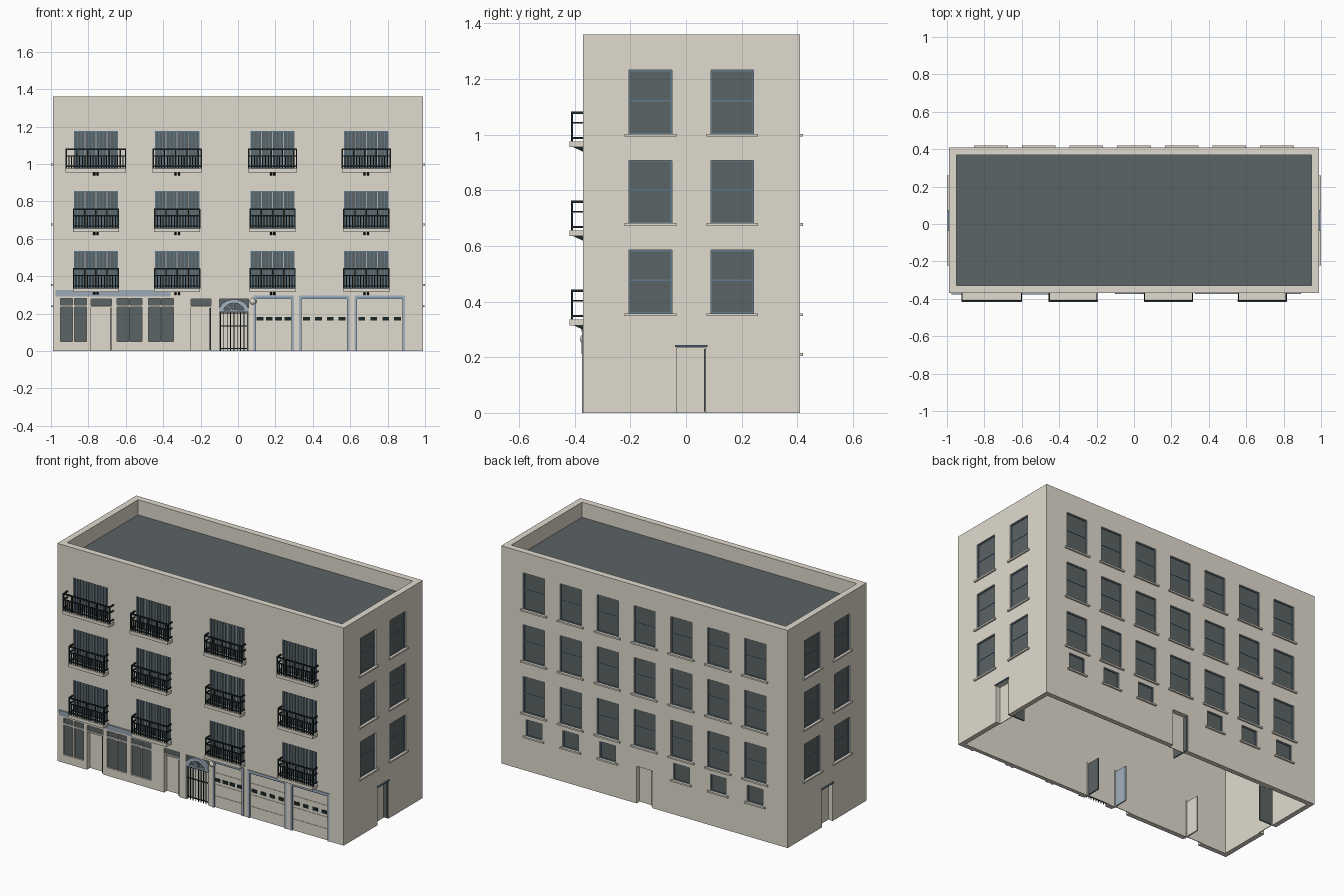
import bpy, bmesh, math
from mathutils import Matrix

cube = bpy.data.objects.get("Cube")
if cube:
    bpy.data.objects.remove(cube)


def material(name, rgb):
    m = bpy.data.materials.new(name)
    m.use_nodes = True
    m.diffuse_color = (*rgb, 1)
    bsdf = next(n for n in m.node_tree.nodes if n.type == 'BSDF_PRINCIPLED')
    bsdf.inputs["Base Color"].default_value = (*rgb, 1)
    return m


stone = material("warm stone", (0.75, 0.71, 0.62))
glass = material("dark slate", (0.105, 0.125, 0.128))
blue = material("blue grey trim", (0.36, 0.44, 0.53))
frame = material("blue sash", (0.12, 0.20, 0.28))
iron = material("black iron", (0.012, 0.02, 0.02))

X, YF, YB, H = 0.99, -0.37, 0.41, 1.36
PARAPET, WALL, RECESS = 0.04, 0.03, 0.014
parts = {}


def mesh_of(part, mat):
    return parts.setdefault(part, (bmesh.new(), mat))[0]


def place(face, u, d, z):
    """Map along-wall, outward and height to world space."""
    return {"front": (u, YF - d, z), "back": (u, YB + d, z),
            "right": (X + d, u, z), "left": (-X - d, u, z)}[face]


def box(part, mat, face, u0, u1, d0, d1, z0, z1):
    bm = mesh_of(part, mat)
    a, b = place(face, u0, d0, z0), place(face, u1, d1, z1)
    mid = [(p + q) / 2 for p, q in zip(a, b)]
    size = [abs(p - q) for p, q in zip(a, b)]
    bmesh.ops.create_cube(bm, size=1, matrix=Matrix.Translation(mid) @ Matrix.Diagonal((*size, 1)))


def prism(part, mat, face, outline, u0, u1):
    """Extrude a (depth, height) outline along the wall."""
    bm = mesh_of(part, mat)
    ends = [[bm.verts.new(place(face, u, d, z)) for d, z in outline] for u in (u0, u1)]
    bm.faces.new(ends[0])
    bm.faces.new(ends[1][::-1])
    for i in range(len(outline)):
        j = (i + 1) % len(outline)
        bm.faces.new((ends[0][i], ends[1][i], ends[1][j], ends[0][j]))


def cut(face, u0, u1, z0, z1, depth=RECESS):
    box("wall_cutter", stone, face, u0, u1, -depth, 0.05, z0, z1)


def pane(part, face, u0, u1, z0, z1):
    cut(face, u0, u1, z0, z1)
    box(part, glass, face, u0, u1, -RECESS - 0.002, -RECESS + 0.003, z0, z1)


def border(part, mat, face, u0, u1, z0, z1, t, d0, d1, bottom=True):
    box(part, mat, face, u0, u0 + t, d0, d1, z0, z1)
    box(part, mat, face, u1 - t, u1, d0, d1, z0, z1)
    box(part, mat, face, u0 + t, u1 - t, d0, d1, z1 - t, z1)
    if bottom:
        box(part, mat, face, u0 + t, u1 - t, d0, d1, z0, z0 + t)


def sash_window(face, u, w, z0, z1, divided=True):
    a, b = u - w / 2, u + w / 2
    pane("window_glass", face, a, b, z0, z1)
    border("window_sashes", frame, face, a, b, z0, z1, 0.004, -RECESS, -0.006)
    if divided:
        mid = (z0 + z1) / 2 + 0.005
        box("window_sashes", frame, face, a, b, -RECESS, -0.008, mid - 0.003, mid + 0.003)
    box("window_sills", stone, face, a - 0.016, b + 0.016, -RECESS, 0.01, z0 - 0.01, z0)


def doorway(face, u0, u1, height, leaf_side, leaf_mat, leaf_part):
    """Deep opening with a leaf swung inwards beside one jamb."""
    cut(face, u0, u1, -0.05, height, WALL + 0.01)
    box("doorway_backs", stone, face, u0 - 0.005, u1 + 0.005, -WALL - 0.004, -WALL, 0, height + 0.005)
    a = u1 - 0.008 if leaf_side > 0 else u0
    box(leaf_part, leaf_mat, face, a, a + 0.008, -0.12, -0.004, 0.005, height - 0.005)


# Back and side windows
FLOORS = [(0.358, 0.585), (0.682, 0.908), (1.003, 1.232)]
columns = [0.255 * i for i in range(-3, 4)]
for z0, z1 in FLOORS:
    for u in columns:
        sash_window("back", u, 0.148, z0, z1)
    for side in ("left", "right"):
        for u in (-0.128, 0.166):
            sash_window(side, u, 0.154, z0, z1)
for u in columns:
    if abs(u) > 0.1:
        sash_window("back", u, 0.11, 0.215, 0.32, False)

# Back and side doors
doorway("back", -0.055, 0.055, 0.232, -1, glass, "back_door_leaf")
for side in ("left", "right"):
    doorway(side, -0.035, 0.072, 0.235, 1, glass, side + "_door_leaf")
    box("side_door_lintels", frame, side, -0.04, 0.077, -0.01, 0.006, 0.236, 0.244)


# Balconies with tall windows
def balcony(u, w, wide, floor):
    a, b = u - w / 2, u + w / 2
    pane("balcony_window_glass", "front", a, b, floor, floor + 0.2)
    border("balcony_window_frames", frame, "front", a, b, floor, floor + 0.2, 0.005, -RECESS, -0.004)
    for i in range(1, 12):
        m = a + w * i / 12
        mat, name = (blue, "light") if i % 3 == 0 else (frame, "dark")
        box("balcony_window_bars_" + name, mat, "front", m - 0.0025, m + 0.0025, -RECESS, -0.006,
            floor, floor + 0.195)
    a, b = u - wide / 2, u + wide / 2
    box("balcony_floors", stone, "front", a, b, -0.005, 0.048, floor - 0.02, floor)
    for s in (-0.009, 0.009):
        prism("balcony_brackets", iron, "front",
              [(0, floor - 0.02), (0.035, floor - 0.02), (0, floor - 0.036)], u + s - 0.006, u + s + 0.006)
    for h, t in ((0.01, 0.006), (0.065, 0.006), (0.1, 0.008)):
        z0, z1 = floor + h, floor + h + t
        box("balcony_rails", iron, "front", a, b, 0.036, 0.044, z0, z1)
        for e in (a, b - 0.006):
            box("balcony_rails", iron, "front", e, e + 0.006, 0, 0.036, z0, z1)
    count = round(wide / 0.015)
    for i in range(count + 1):
        m = a + 0.003 + (wide - 0.006) * i / count
        post = i % 4 == 0 or i == count
        r = 0.0035 if post else 0.0027
        box("balcony_balusters", iron, "front", m - r, m + r, 0.04 - r, 0.04 + r,
            floor, floor + (0.105 if post else 0.068))


for row, floor in enumerate((0.335, 0.655, 0.975)):
    for col, u in enumerate((-0.76, -0.325, 0.185, 0.686)):
        wide = 0.262 if row == 2 else 0.246
        if row == 2 and col == 0:
            wide = 0.324
        balcony(u, 0.236, wide, floor)

# Shop front panes, transoms and cornice
for u in (-0.917, -0.842, -0.615, -0.545, -0.447, -0.376):
    pane("shop_glass", "front", u - 0.032, u + 0.032, 0.05, 0.235)
    pane("shop_transoms", "front", u - 0.032, u + 0.032, 0.245, 0.28)
prism("shop_cornice", blue, "front",
      [(-0.005, 0.292), (0.005, 0.292), (0.008, 0.325), (-0.005, 0.325)], -0.975, -0.36)

# Front doors
for u0, u1, mat, name in ((-0.785, -0.675, stone, "shop_door_leaf"), (-0.252, -0.145, blue, "entry_door_leaf")):
    doorway("front", u0, u1, 0.235, 1, mat, name)
    pane("door_transoms", "front", u0, u1, 0.243, 0.278)
    box("door_edges", iron, "front", u1 - 0.007, u1, -0.012, -0.002, 0.005, 0.23)

# Arched gateway
GX, GZ, GW = -0.022, 0.212, 0.078
doorway("front", GX - GW, GX + GW, GZ, 1, glass, "gate_side_leaf")
pane("gate_transom", "front", GX - GW, GX + GW, GZ + 0.003, 0.277)
bm = mesh_of("gate_arch", blue)
STEPS = 16
rings = []
for i in range(STEPS + 1):
    t = math.pi * i / STEPS
    rings.append([bm.verts.new(place("front", GX + r * math.cos(t), d, GZ + 0.8 * r * math.sin(t)))
                  for r, d in ((0.055, -RECESS), (0.055, 0.005), (0.08, 0.005), (0.08, -RECESS))])
for p, q in zip(rings, rings[1:]):
    for k in range(4):
        bm.faces.new((p[k], p[(k + 1) % 4], q[(k + 1) % 4], q[k]))
bm.faces.new(rings[0])
bm.faces.new(rings[-1][::-1])
for angle in (45, 90, 135):
    t = math.radians(angle)
    spoke = (Matrix.Translation(place("front", GX + 0.028 * math.cos(t), -0.006, GZ + 0.022 * math.sin(t)))
             @ Matrix.Rotation(-t, 4, 'Y') @ Matrix.Diagonal((0.05, 0.01, 0.007, 1)))
    bmesh.ops.create_cube(bm, size=1, matrix=spoke)
box("gate_arch", blue, "front", GX - GW, GX + GW, -RECESS, 0.003, GZ - 0.004, GZ + 0.006)
for i in range(9):
    m = GX - 0.072 + 0.018 * i
    box("gate_bars", iron, "front", m - 0.002, m + 0.002, -0.012, -0.008, 0, GZ)
for z in (0.012, 0.13, 0.2):
    box("gate_bars", iron, "front", GX - GW, GX + GW, -0.012, -0.008, z, z + 0.005)

# Wall lamp
bmesh.ops.create_uvsphere(mesh_of("wall_lamp", stone), u_segments=16, v_segments=8, radius=0.02,
                          matrix=Matrix.Translation(place("front", 0.08, -0.009, 0.265)))

# Garage doors with stacked panels and small lights
for u0, u1 in ((0.092, 0.292), (0.335, 0.588), (0.63, 0.885)):
    cut("front", u0, u1, -0.05, 0.29)
    for i in range(4):
        box("garage_panels", stone, "front", u0, u1, -RECESS - 0.002, -0.006, i * 0.0725, i * 0.0725 + 0.071)
    for i in range(4):
        m = u0 + (u1 - u0) * (i + 0.5) / 4
        box("garage_lights", iron, "front", m - 0.018, m + 0.018, -0.01, -0.003, 0.162, 0.183)
    border("garage_frames", blue, "front", u0 - 0.008, u1 + 0.008, 0, 0.298, 0.013, -0.01, 0.004, False)
    box("garage_heads", frame, "front", u0 + 0.005, u1 - 0.005, -0.01, 0.002, 0.279, 0.286)

# Roof deck and hollow shell
bmesh.ops.create_cube(mesh_of("roof_deck", glass), size=1,
                      matrix=Matrix.Translation((0, 0.02, 1.258)) @ Matrix.Diagonal((1.93, 0.72, 0.015, 1)))
box("building_shell", stone, "front", -X, X, 0, YF - YB, 0, H)
for z0, z1, inset in ((-0.1, 1.23, WALL), (1.26, H + 0.1, PARAPET)):
    box("cavity_cutter", stone, "front", inset - X, X - inset, -inset, YF - YB + inset, z0, z1)

objects = {}
for name, (bm, mat) in parts.items():
    bmesh.ops.recalc_face_normals(bm, faces=bm.faces)
    mesh = bpy.data.meshes.new(name)
    bm.to_mesh(mesh)
    bm.free()
    mesh.materials.append(mat)
    objects[name] = bpy.data.objects.new(name, mesh)
    bpy.context.collection.objects.link(objects[name])
objects["wall_lamp"].data.shade_smooth()

# Cut the openings
for name in ("cavity_cutter", "wall_cutter"):
    cutter = objects[name]
    cutter.hide_render = True
    cutter.hide_viewport = True
    cutter.display_type = 'WIRE'
    mod = objects["building_shell"].modifiers.new(name, 'BOOLEAN')
    mod.operation = 'DIFFERENCE'
    mod.solver = 'EXACT'
    mod.object = cutter
